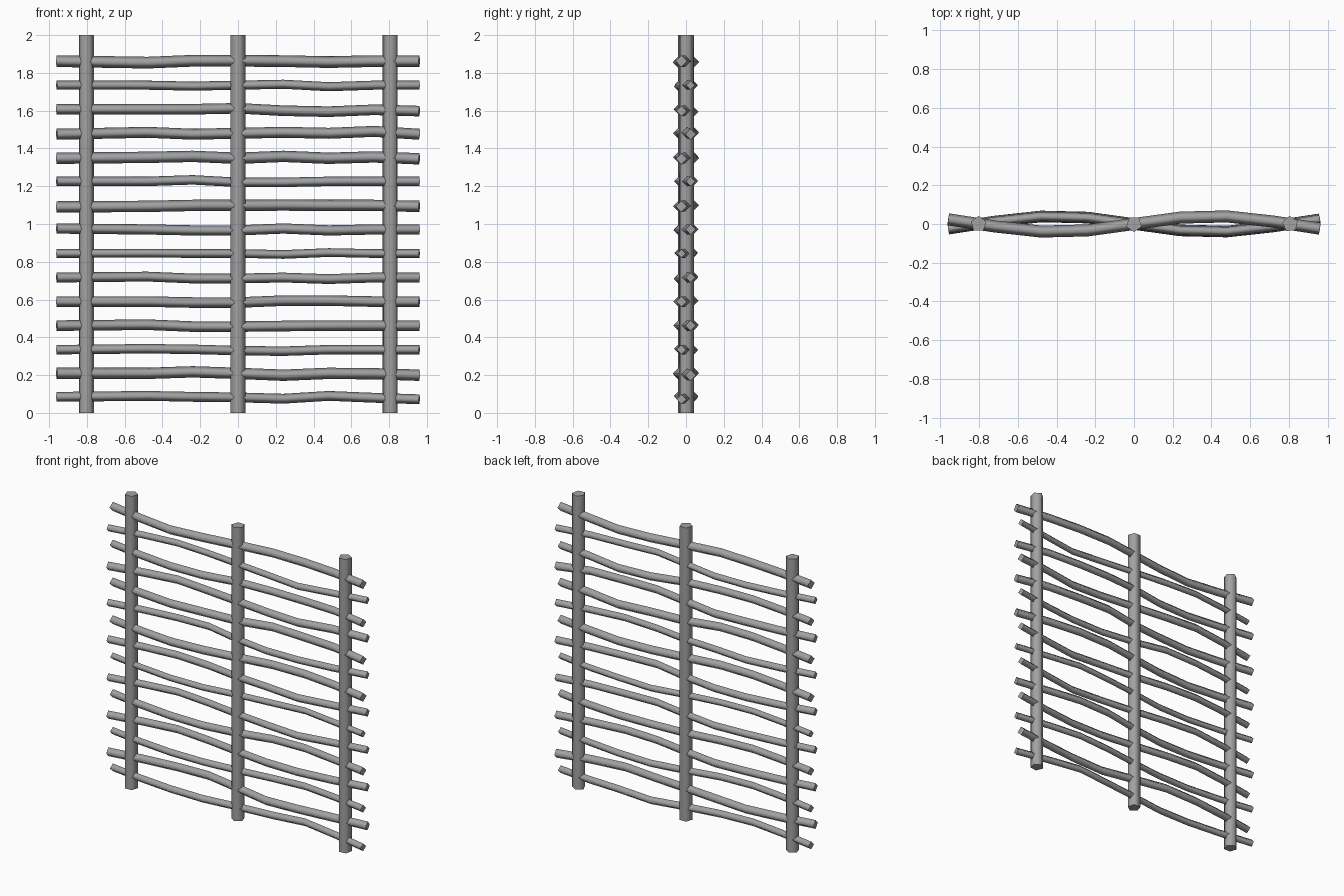
import bpy, bmesh, math
from mathutils import Vector

if "Cube" in bpy.data.objects:
    bpy.data.objects.remove(bpy.data.objects["Cube"])

wood = bpy.data.materials.new("grey_wood")
wood.diffuse_color = (0.36, 0.36, 0.36, 1)
wood.use_nodes = True
wood.node_tree.nodes["Principled BSDF"].inputs["Base Color"].default_value = wood.diffuse_color


def tube(name, rings):
    """Skin a list of vertex rings, smooth along the sides with flat end caps."""
    bm = bmesh.new()
    loops = [[bm.verts.new(p) for p in ring] for ring in rings]
    n = len(loops[0])
    for a, b in zip(loops, loops[1:]):
        for k in range(n):
            j = (k + 1) % n
            bm.faces.new((a[k], a[j], b[j], b[k])).smooth = True
    for cap in (loops[0], loops[-1]):
        bm.faces.new(cap).smooth = False
        for k in range(n):
            bm.edges.get((cap[k], cap[(k + 1) % n])).smooth = False
    bmesh.ops.recalc_face_normals(bm, faces=bm.faces)
    mesh = bpy.data.meshes.new(name)
    bm.to_mesh(mesh)
    bm.free()
    mesh.materials.append(wood)
    obj = bpy.data.objects.new(name, mesh)
    bpy.context.collection.objects.link(obj)


# Upright five-sided posts, each turned a little differently
for name, px, turn in (("left_post", -0.803, 90), ("middle_post", 0.0, -90),
                       ("right_post", 0.807, 108 + 60)):
    ring = [Vector((px + 0.042 * math.cos(math.radians(turn + 72 * k)),
                    0.042 * math.sin(math.radians(turn + 72 * k)), 0)) for k in range(5)]
    tube(name, [[p + Vector((0, 0, z)) for p in ring] for z in (0, 2)])

# Woven rods from bottom to top: thickness, then sag (thousandths) at the bends
ROWS = [
    (26, 5, 10, 5, 2, -5, 10, 0, -8), (30, 2, 2, 10, 2, -8, 2, 0, -8),
    (25, 0, 5, 2, -5, -8, 0, 0, 0), (28, 0, 5, -5, -5, -2, 0, 0, 0),
    (28, 0, 0, -5, -5, 5, 5, 0, 0), (26, 0, 5, -5, -5, 0, -8, 0, 0),
    (23, 0, 2, 0, 0, -5, 5, 0, 0), (27, 5, 0, -5, -5, 5, -5, 0, 0),
    (30, -8, -5, 0, 0, 2, 0, 0, -5), (25, 0, 0, 8, -5, -5, 0, 0, 0),
    (30, -5, 0, 5, -5, 5, -5, 2, -8), (29, -5, 5, -5, 0, 5, 0, 10, -5),
    (28, 0, 0, 0, 5, -8, -13, -3, -10), (24, 0, 0, -5, 0, 5, -8, 0, 0),
    (31, 0, -8, 2, 2, 0, -5, 0, 0),
]
XS = (-0.96, -0.48, -0.24, 0.0, 0.24, 0.48, 0.72, 0.96)
for i, (r, *sag) in enumerate(ROWS):
    r /= 1000
    side = 1 if i % 2 == 0 else -1          # alternate rows weave opposite ways
    bends = list(zip(XS, sag))
    bends.insert(1, (-0.72, (sag[0] + sag[1]) / 2))
    path = [Vector((x, side * 0.041 * math.sin(math.pi * x / 0.8),
                    0.08 + 0.1273 * i + s / 1000)) for x, s in bends]
    rings = []
    for k, p in enumerate(path):
        t = (path[min(k + 1, len(path) - 1)] - path[max(k - 1, 0)]).normalized()
        across = Vector((0, 0, 1)).cross(t).normalized()
        up = t.cross(across)
        rings.append([p + across * r, p + up * r, p - across * r, p - up * r])
    tube(f"woven_rod_{i + 1}", rings)
